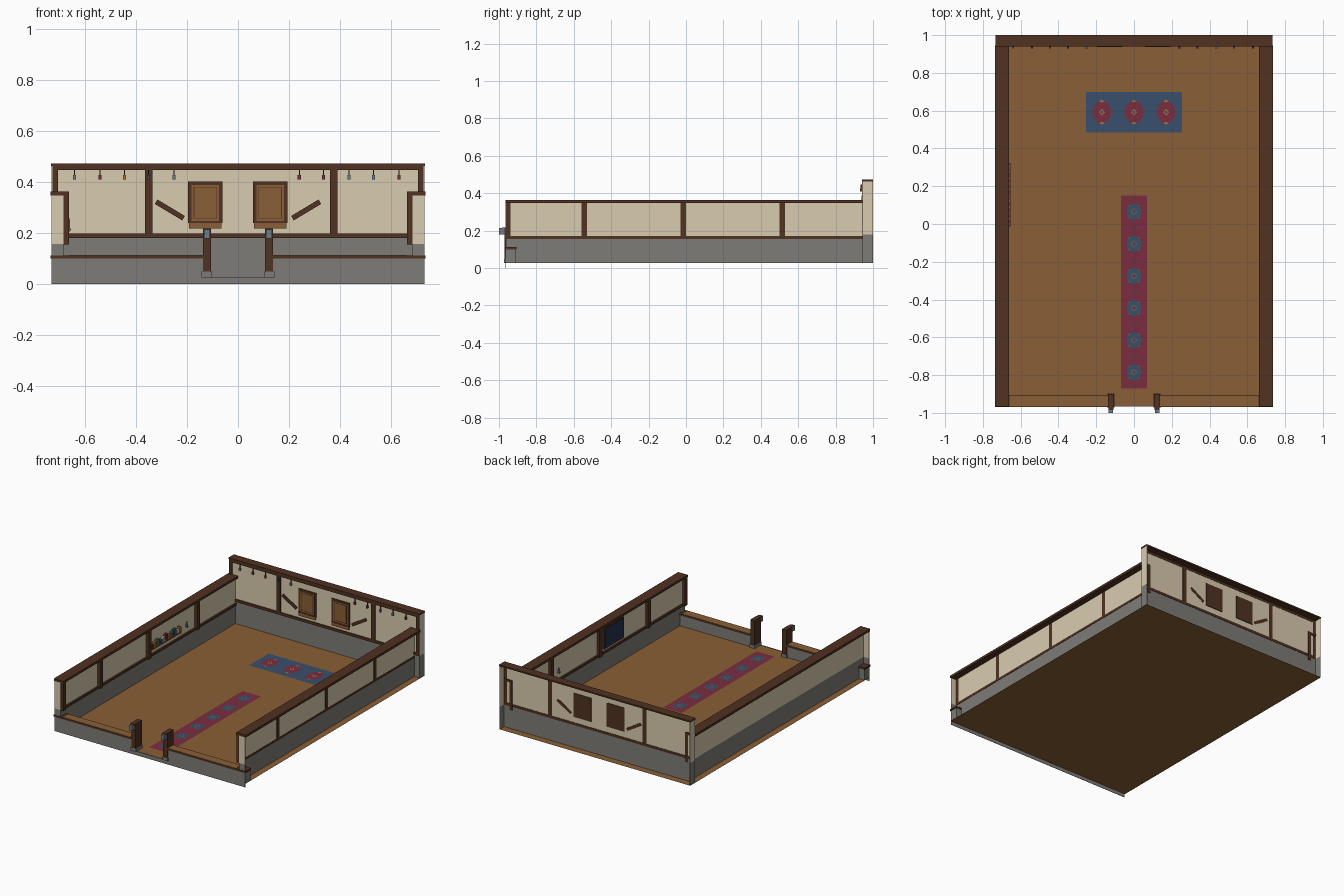
import bpy, bmesh, math
from mathutils import Matrix, Vector

if "Cube" in bpy.data.objects:
    bpy.data.objects.remove(bpy.data.objects["Cube"])


def mat(name, r, g, b):
    m = bpy.data.materials.new(name)
    lin = [((c / 255 + 0.055) / 1.055) ** 2.4 for c in (r, g, b)]
    m.diffuse_color = (*lin, 1)
    m.use_nodes = True
    m.node_tree.nodes["Principled BSDF"].inputs["Base Color"].default_value = m.diffuse_color
    return m


STONE = mat("grey stone", 126, 124, 119)
CREAM = mat("cream plaster", 217, 203, 175)
DARK = mat("dark wood", 80, 50, 33)
WOOD = mat("floor wood", 138, 95, 54)
RED = mat("crimson cloth", 122, 45, 62)
BLUE = mat("slate blue cloth", 57, 80, 108)
GOLD = mat("gold trim", 178, 112, 52)
METAL = mat("lantern metal", 110, 124, 138)
GREEN = mat("muted green", 84, 112, 78)
NAVY = mat("navy board", 36, 48, 76)


def finish(name, bm, material):
    me = bpy.data.meshes.new(name)
    bm.to_mesh(me)
    bm.free()
    me.materials.append(material)
    ob = bpy.data.objects.new(name, me)
    bpy.context.collection.objects.link(ob)
    return ob


def boxes(name, material, *specs):
    """Each spec is x0, x1, y0, y1, z0, z1."""
    bm = bmesh.new()
    for x0, x1, y0, y1, z0, z1 in specs:
        m = Matrix.Translation(((x0 + x1) / 2, (y0 + y1) / 2, (z0 + z1) / 2))
        m = m @ Matrix.Diagonal((abs(x1 - x0), abs(y1 - y0), abs(z1 - z0), 1))
        bmesh.ops.create_cube(bm, size=1, matrix=m)
    return finish(name, bm, material)


def sheet(name, material, x0, x1, y0, y1, z):
    bm = bmesh.new()
    bm.faces.new([bm.verts.new(p) for p in
                  ((x0, y0, z), (x1, y0, z), (x1, y1, z), (x0, y1, z))])
    return finish(name, bm, material)


def discs(name, material, pts, rx, ry, z, n=8, turn=0.0):
    """Flat polygons lying on the rugs."""
    bm = bmesh.new()
    for x, y in pts:
        a = [turn + 2 * math.pi * i / n for i in range(n)]
        bm.faces.new([bm.verts.new((x + rx * math.cos(t), y + ry * math.sin(t), z)) for t in a])
    return finish(name, bm, material)


def cones(name, material, pts, r1, r2, h, n=8):
    bm = bmesh.new()
    for p in pts:
        bmesh.ops.create_cone(bm, cap_ends=True, segments=n, radius1=r1, radius2=r2,
                              depth=h, matrix=Matrix.Translation(p))
    return finish(name, bm, material)


# floor and stone riser at the front
sheet("floor", WOOD, -.732, .732, -.964, .999, .025)
boxes("front_riser", STONE, (-.73, .73, -.965, -.963, 0, .028))

# side walls: thin inner skins with wide beams and end caps
POSTS = ((-.963, -.937), (-.56, -.53), (-.03, 0), (.5, .53))
for s, side in ((-1, "left"), (1, "right")):
    a, b, i, e = s * .683, s * .688, s * .662, s * .73
    boxes(side + "_wall_stone", STONE, (a, b, -.963, .95, .026, .157))
    boxes(side + "_wall_plaster", CREAM, (a, b, -.963, .95, .157, .347))
    boxes(side + "_wall_beam", DARK, (i, s * .735, -.965, .945, .346, .362))
    boxes(side + "_wall_rail", DARK, (i + s * .01, a, -.963, .945, .155, .17))
    boxes(side + "_wall_posts", DARK, *[(i, a, y0, y1, .155, .346) for y0, y1 in POSTS])
    boxes(side + "_front_end_stone", STONE, (a, e, -.965, -.961, .026, .157))
    boxes(side + "_front_end_plaster", CREAM, (a, e, -.965, -.961, .157, .347))
    boxes(side + "_back_end_stone", STONE, (s * .727, e, .945, 1, .026, .18))
    boxes(side + "_back_end_plaster", CREAM, (s * .727, e, .945, 1, .18, .468))
    # bracket outlines that show on the outside of the back wall
    boxes(side + "_back_bracket", DARK, (i, a, .951, .956, .155, .346),
          (i, s * .726, .951, .956, .346, .362))
boxes("right_wall_outer_trim", DARK, (.688, .69, -.96, .945, .155, .17),
      *[(.688, .69, max(y0, -.96), y1, .155, .346) for y0, y1 in POSTS])

# back wall: thin skin with a wide top beam
boxes("back_wall_stone", STONE, (-.727, .727, .947, .951, .026, .18))
boxes("back_wall_plaster", CREAM, (-.727, .727, .947, .951, .18, .468))
boxes("back_wall_top", DARK, (-.732, .732, .94, 1, .462, .472))
for y0, y1, side in ((.94, .947, "inner"), (.951, .953, "outer")):
    trim = [(-.727, .727, y0, y1, .446, .468), (-.727, .727, y0, y1, .18, .198)]
    for x0, x1 in ((-.727, -.704), (-.364, -.335), (.36, .39), (.704, .727)):
        trim.append((x0, x1, y0, y1, .198, .446))
    boxes("back_wall_trim_" + side, DARK, *trim)
    # slanted braces
    bm = bmesh.new()
    for s in (-1, 1):
        m = Matrix.Translation((s * .267, (y0 + y1) / 2, .29)) @ \
            Matrix.Rotation(-s * math.radians(31), 4, 'Y') @ Matrix.Diagonal((.125, y1 - y0, .02, 1))
        bmesh.ops.create_cube(bm, size=1, matrix=m)
    finish("braces_" + side, bm, DARK)

# window boards with frame, panel, beading and sill
for c, side in ((-.128, "left"), (.126, "right")):
    boxes(side + "_window_frame", DARK, (c - .068, c + .068, .941, .955, .238, .402))
    boxes(side + "_window_panel", WOOD, (c - .054, c + .054, .939, .941, .247, .388))
    w, z0, z1 = .046, .256, .38
    boxes(side + "_window_beading", DARK,
          (c - w, c + w, .938, .939, z0, z0 + .003), (c - w, c + w, .938, .939, z1 - .003, z1),
          (c - w, c - w + .003, .938, .939, z0, z1), (c + w - .003, c + w, .938, .939, z0, z1))
    boxes(side + "_window_sill", WOOD, (c - .064, c + .064, .937, .947, .217, .238))
    boxes(side + "_window_ledge", DARK, (c - .068, c + .068, .938, .947, .238, .243))

# little lamps hanging along the back wall
LAMPS = ((-.64, METAL), (-.54, RED), (-.445, GOLD), (-.35, BLUE), (-.25, METAL),
         (.24, RED), (.335, RED), (.435, METAL), (.53, METAL), (.63, RED))
boxes("lamp_hooks", DARK, *[(x - .002, x + .002, .934, .94, .424, .446) for x, _ in LAMPS])
for k, (x, m) in enumerate(LAMPS):
    boxes("hanging_lamp_%d" % k, m, (x - .006, x + .006, .929, .94, .41, .426))

# low front wall with cap, gate posts and lanterns
for s, side in ((-1, "left"), (1, "right")):
    boxes(side + "_front_wall", STONE, (s * .12, s * .73, -.965, -.908, .026, .102))
    boxes(side + "_front_cap", DARK, (s * .12, s * .735, -.968, -.905, .1, .112))
    boxes(side + "_front_cap_top", WOOD, (s * .12, s * .66, -.966, -.907, .112, .1135))
    p, q = s * .106, s * .138
    boxes(side + "_gate_post", DARK, (p, q, -.97, -.9, .045, .217))
    boxes(side + "_gate_foot", STONE, (p - s * .004, q + s * .004, -.972, -.897, .026, .048))
    c = s * .122
    boxes(side + "_lantern", METAL, (c - .012, c + .012, -1, -.97, .178, .213))
    boxes(side + "_lantern_caps", DARK, (c - .014, c + .014, -.985, -.97, .213, .217))

# long red rug
sheet("long_rug", RED, -.07, .07, -.87, .15, .0275)
ys = [.065 - .17 * i for i in range(6)]
pts = [(0, y) for y in ys]
discs("long_rug_medallions", BLUE, pts, .04, .044, .028, 8)
discs("long_rug_rings", GREEN, pts, .018, .02, .0284, 4)
discs("long_rug_centres", RED, pts, .011, .012, .0288, 4)
discs("long_rug_tips", GREEN, [(sx * .027, y + sy * .031) for y in ys
                               for sx in (-1, 1) for sy in (-1, 1)], .005, .005, .0284, 4)

# wide blue rug
sheet("wide_rug", BLUE, -.255, .253, .485, .7, .0275)
pts = [(x, .592) for x in (-.17, 0, .17)]
discs("wide_rug_medallions", RED, pts, .052, .062, .028, 8)
discs("wide_rug_centres", GOLD, pts, .016, .018, .0284, 4)
discs("wide_rug_hearts", BLUE, pts, .009, .01, .0288, 4)
discs("wide_rug_tips", GOLD, [(x, y + s * .058) for x, y in pts for s in (-1, 1)],
      .014, .007, .0284, 4)

# shelf of jars and books on the left wall
boxes("shelf", WOOD, (-.683, -.655, -.01, .32, .21, .217), (-.683, -.679, -.01, .32, .217, .225),
      (-.683, -.657, -.012, -.006, .205, .25), (-.683, -.657, .316, .322, .205, .25))
for k, m in enumerate((RED, GOLD, GREEN, BLUE, CREAM)):
    boxes("shelf_items_%d" % k, m,
          *[(-.679, -.66, y, y + .02, .217, .242 + .008 * (j % 3))
            for j in range(10) if j % 5 == k for y in (.002 + .031 * j,)])

# framed board on the right wall
boxes("board_frame", DARK, (.674, .683, -.285, -.07, .185, .33))
boxes("board_face", NAVY, (.672, .674, -.277, -.078, .192, .323))

# small wall sconces
for x, y, side in ((-.672, .4, "left"), (.672, .43, "right")):
    cones(side + "_sconce", METAL, [(x, y, .235)], .009, .003, .03, 8)
    boxes(side + "_sconce_arm", DARK, (x - .009, x + .009, y - .003, y + .003, .213, .22))
